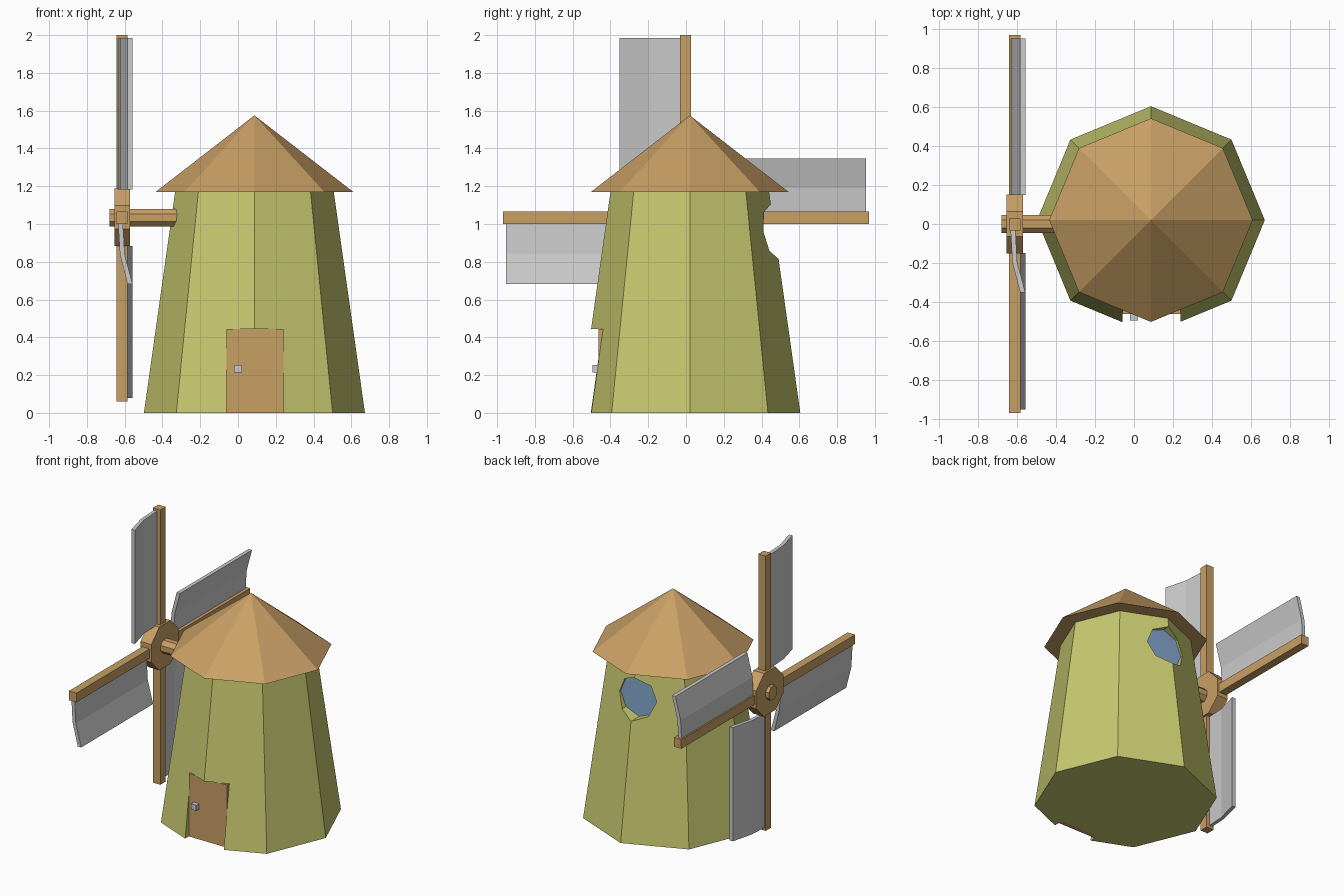
import bpy
import bmesh
from math import pi
from mathutils import Matrix, Vector

cube = bpy.data.objects.get("Cube")
if cube:
    bpy.data.objects.remove(cube, do_unlink=True)


def material(name, rgb):
    m = bpy.data.materials.new(name)
    m.use_nodes = True
    m.diffuse_color = (*rgb, 1)
    m.node_tree.nodes["Principled BSDF"].inputs["Base Color"].default_value = (*rgb, 1)
    return m


green = material("olive green wall", (0.58, 0.59, 0.16))
wood = material("warm wood", (0.58, 0.35, 0.13))
grey = material("light grey", (0.60, 0.60, 0.60))
blue = material("window blue", (0.24, 0.40, 0.64))


def finish(name, bm, mat):
    bmesh.ops.recalc_face_normals(bm, faces=bm.faces)
    mesh = bpy.data.meshes.new(name)
    bm.to_mesh(mesh)
    bm.free()
    mesh.materials.append(mat)
    obj = bpy.data.objects.new(name, mesh)
    bpy.context.scene.collection.objects.link(obj)
    return obj


def box(name, low, high, mat):
    low, high = Vector(low), Vector(high)
    bm = bmesh.new()
    place = Matrix.Translation((low + high) / 2) @ Matrix.Diagonal((*(high - low), 1))
    bmesh.ops.create_cube(bm, size=1, matrix=place)
    return finish(name, bm, mat)


def prism(name, r1, r2, depth, centre, mat, axis="Z", twist=0):
    """Eight-sided prism or cone along an axis."""
    turn = Matrix.Rotation(twist, 4, "Z")
    if axis == "X":
        turn = Matrix.Rotation(pi / 2, 4, "Y") @ turn
    elif axis == "Y":
        turn = Matrix.Rotation(pi / 2, 4, "X") @ turn
    bm = bmesh.new()
    bmesh.ops.create_cone(bm, cap_ends=True, segments=8, radius1=r1, radius2=r2,
                          depth=depth, matrix=Matrix.Translation(centre) @ turn)
    return finish(name, bm, mat)


def cut(target, cutter):
    cutter.hide_render = True
    mod = target.modifiers.new("cut", "BOOLEAN")
    mod.operation = "DIFFERENCE"
    mod.solver = "EXACT"
    mod.object = cutter
    bpy.context.view_layer.objects.active = target
    bpy.ops.object.modifier_apply(modifier=mod.name)
    bpy.data.objects.remove(cutter, do_unlink=True)


CX, CY = 0.087, 0.02      # tower axis
HX, HZ = -0.613, 1.033    # rotor centre
WALL = 1.17               # wall height

# Tower with a door recess and a window recess
tower = prism("tower", 0.585, 0.42, WALL, (CX, CY, WALL / 2), green)
cut(tower, box("door_cutter", (-0.06, -1, -0.1), (0.24, -0.45, 0.443), green))
cut(tower, prism("window_cutter", 0.145, 0.145, 0.4, (CX, 0.59, 0.96), green, "Y"))

# Roof
prism("roof", 0.523, 0, 0.405, (CX, CY, WALL + 0.2025), wood)

# Door, handle and window pane
box("door", (-0.06, -0.463, 0), (0.24, -0.43, 0.443), wood)
box("door_handle", (-0.02, -0.495, 0.213), (0.02, -0.46, 0.253), grey)
prism("window_pane", 0.145, 0.145, 0.008, (CX, 0.393, 0.96), blue, "Y")

# Axle and hub
prism("axle", 0.051, 0.051, 0.43, (-0.465, 0, HZ), wood, "X", pi / 8)
prism("hub", 0.165, 0.165, 0.084, (HX, 0, HZ + 0.003), wood, "X", pi / 8)

# Crossed sail beams
box("upright_beam", (HX - 0.029, -0.033, 0.06), (HX + 0.029, 0.027, 2.0), wood)
box("level_beam", (HX - 0.029, -0.97, 1.0), (HX + 0.029, 0.97, 1.065), wood)

# Bent sails: (x, distance from the beam) section, swept along the beam
section = [(-0.635, 0), (-0.625, 0.175), (-0.585, 0.333),
           (-0.558, 0.333), (-0.6, 0.175), (-0.61, 0)]
for i, label in enumerate(("top", "front", "bottom", "back")):
    bm = bmesh.new()
    face = bm.faces.new([bm.verts.new((x - HX, -d, 0.15)) for x, d in section])
    new = bmesh.ops.extrude_face_region(bm, geom=[face])["geom"]
    moved = [v for v in new if isinstance(v, bmesh.types.BMVert)]
    bmesh.ops.translate(bm, verts=moved, vec=(0, 0, 0.803))
    shift = (HX, 0, HZ - 0.018) if i % 2 else (HX, -0.02, HZ)
    bm.transform(Matrix.Translation(shift) @ Matrix.Rotation(i * pi / 2, 4, "X"))
    finish(label + "_sail", bm, grey)
